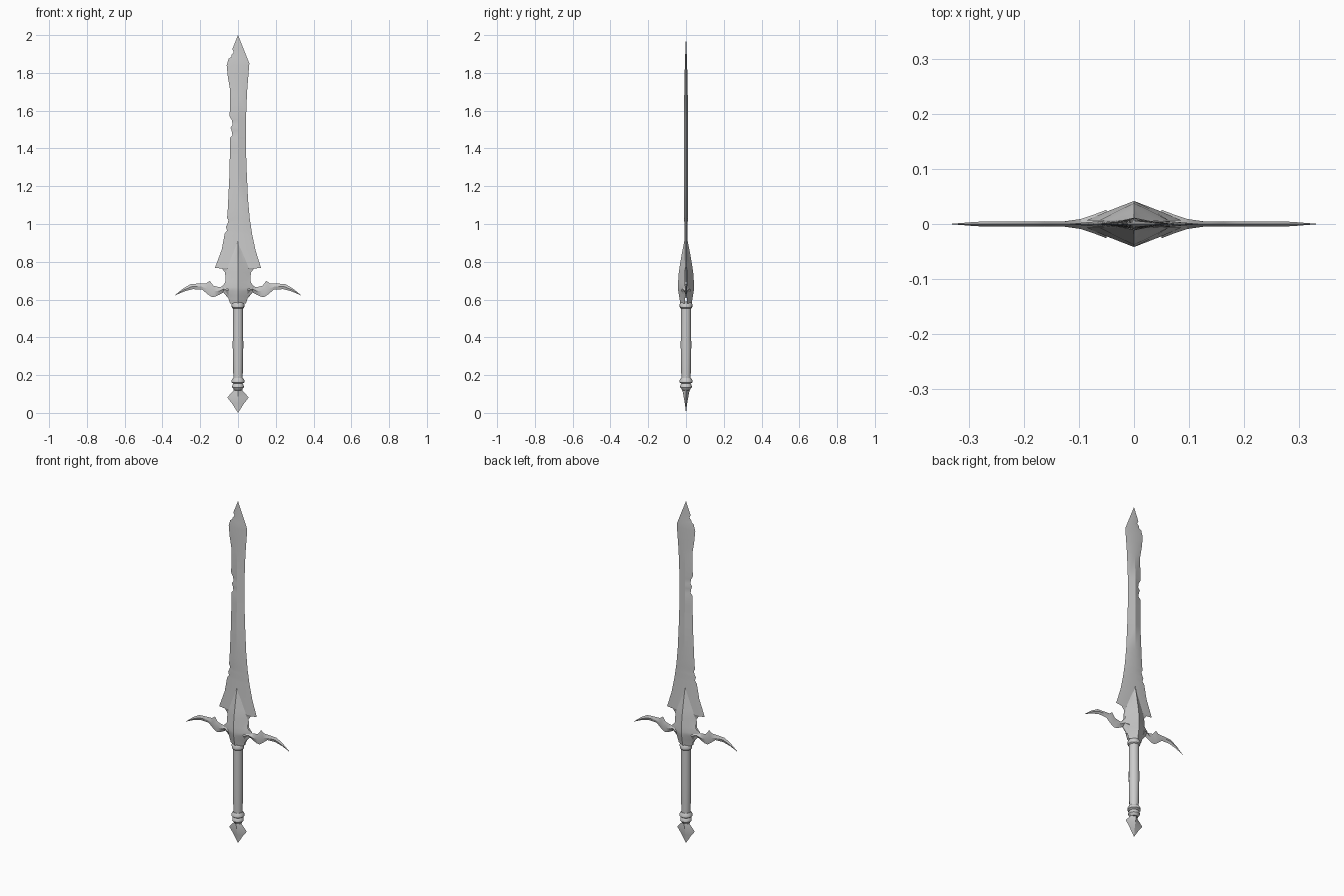
import bpy, bmesh, math

if "Cube" in bpy.data.objects:
    bpy.data.objects.remove(bpy.data.objects["Cube"])


def finish(name, bm, angle=30):
    bmesh.ops.remove_doubles(bm, verts=bm.verts, dist=0.0005)
    bmesh.ops.dissolve_degenerate(bm, edges=bm.edges, dist=0.0001)
    bmesh.ops.holes_fill(bm, edges=[e for e in bm.edges if e.is_boundary])
    bmesh.ops.recalc_face_normals(bm, faces=bm.faces)
    me = bpy.data.meshes.new(name)
    bm.to_mesh(me)
    bm.free()
    ob = bpy.data.objects.new(name, me)
    bpy.context.collection.objects.link(ob)
    bpy.ops.object.select_all(action='DESELECT')
    ob.select_set(True)
    bpy.context.view_layer.objects.active = ob
    bpy.ops.object.shade_smooth_by_angle(angle=math.radians(angle))
    return ob


def two_sided(name, rows, angle=30):
    """Skin rows of (x, half thickness, z) on the front and on the back."""
    bm = bmesh.new()
    for s in (-1, 1):
        grid = [[bm.verts.new((x, s * y, z)) for x, y, z in r] for r in rows]
        for a, b in zip(grid, grid[1:]):
            for i in range(len(a) - 1):
                bm.faces.new((a[i], a[i + 1], b[i + 1], b[i]))
    return finish(name, bm, angle)


def lathe(name, profile, sides=16):
    bm = bmesh.new()
    rings = [[bm.verts.new((r * math.cos(2 * math.pi * k / sides),
                            r * math.sin(2 * math.pi * k / sides), z))
              for k in range(sides)] for r, z in profile]
    for a, b in zip(rings, rings[1:]):
        for k in range(sides):
            n = (k + 1) % sides
            bm.faces.new((a[k], a[n], b[n], b[k]))
    return finish(name, bm, 40)


def lookup(table, z):
    """Linear interpolation in a table sorted by falling z."""
    for (z1, v1), (z0, v0) in zip(table, table[1:]):
        if z >= z0:
            return v0 + (v1 - v0) * (z - z0) / (z1 - z0)
    return table[-1][1]


# Blade: clean right edge, chipped left edge, central ridge
right = [(2, 0), (1.85, .06), (1.7, .048), (1.55, .042), (1.4, .042), (1.28, .046),
         (1.13, .053), (1.03, .062), (.945, .075), (.86, .093), (.768, .122),
         (.764, .085), (.745, .07), (.69, .06)]
left = [(2, 0), (1.925, .03), (1.91, .022), (1.895, .034), (1.885, .035), (1.875, .05),
        (1.84, .06), (1.78, .054), (1.71, .042), (1.57, .044), (1.55, .033),
        (1.525, .028), (1.51, .04), (1.495, .034), (1.47, .03), (1.455, .043),
        (1.29, .044), (1.08, .054), (1.03, .058), (1.02, .05), (1.0, .056),
        (.985, .064), (.965, .058), (.95, .07), (.865, .086), (.768, .122),
        (.764, .085), (.745, .07), (.69, .06)]
ridge = [(2, 0), (1.85, .006), (1.6, .011), (1.15, .012), (.95, .008), (.69, .012)]
zs = sorted({z for z, _ in right + left}, reverse=True)
two_sided("blade", [[(-lookup(left, z), 0, z), (0, lookup(ridge, z), z),
                     (lookup(right, z), 0, z)] for z in zs], 25)

# Guard core: swollen ridged body ending in a spike on the blade
core = [(.58, .042, .03), (.62, .056, .037), (.645, .08, .041), (.665, .088, .042),
        (.69, .068, .042), (.745, .064, .038), (.79, .048, .031),
        (.85, .026, .021), (.915, 0, .008)]
two_sided("guard_core", [[(-w, .006 if w else t, z), (-w * .55, t * .55, z), (0, t, z),
                          (w * .55, t * .55, z), (w, .006 if w else t, z)]
                         for z, w, t in core], 35)

# Guard arms: curved blades, top and bottom edge points, mirrored
arms = [(.05, .69, .05, .605, .026), (.075, .675, .077, .638, .016),
        (.095, .665, .1, .625, .009), (.13, .673, .122, .615, .005),
        (.15, .7, .14, .614, .005), (.167, .686, .163, .63, .005),
        (.2, .685, .19, .653, .005), (.25, .682, .24, .655, .005),
        (.29, .659, .285, .643, .004), (.338, .62, .338, .62, 0)]
arm = two_sided("guard_arms", [[(xt, 0, zt), ((xt + xb) / 2, t, (zt + zb) / 2), (xb, 0, zb)]
                               for xt, zt, xb, zb, t in arms], 25)
arm.modifiers.new("mirror", 'MIRROR').use_mirror_merge = False

# Grip with top collar and lower rings
lathe("grip", [(.0, .15), (.024, .15), (.025, .2), (.028, .35), (.027, .5), (.027, .59), (0, .59)])
lathe("top_collar", [(.026, .552), (.033, .558), (.034, .576), (.028, .584), (.026, .584)])
lathe("lower_rings", [(0, .185), (.026, .185), (.035, .172), (.035, .162), (.024, .155),
                      (.03, .147), (.031, .135), (.024, .127), (.021, .12), (0, .115)])

# Pommel: flattened pointed diamond
pommel = [(.13, .02, .02), (.115, .026, .018), (.082, .057, .012), (.05, .032, .006), (0, 0, 0)]
two_sided("pommel", [[(-w, 0, z), (0, t, z), (w, 0, z)] for z, w, t in pommel], 20)
